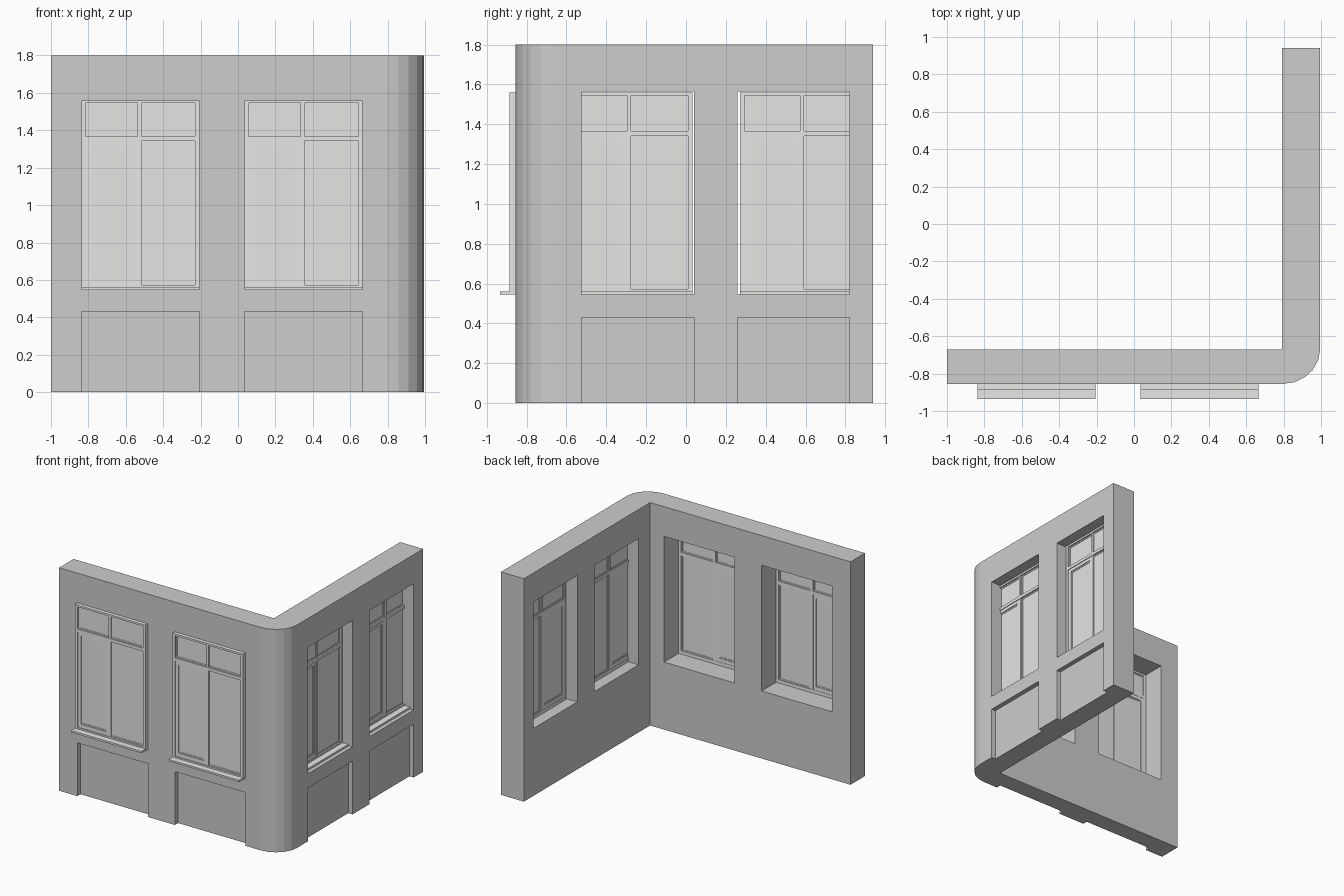
import bpy, bmesh, math
from mathutils import Vector

if "Cube" in bpy.data.objects:
    bpy.data.objects.remove(bpy.data.objects["Cube"])


def material(name, r, g, b):
    m = bpy.data.materials.new(name)
    m.diffuse_color = (r, g, b, 1)
    m.use_nodes = True
    m.node_tree.nodes["Principled BSDF"].inputs["Base Color"].default_value = m.diffuse_color
    return m


WALL = material("wall_grey", 0.61, 0.61, 0.61)
FRAME = material("frame_light_grey", 0.80, 0.80, 0.78)
BEAD = material("bead_white", 1.0, 1.0, 1.0)
GLASS = material("pane_pale_grey", 0.78, 0.78, 0.76)


def box(bm, x0, x1, y0, y1, z0, z1):
    vs = bmesh.ops.create_cube(bm, size=1)["verts"]
    for v in vs:
        v.co = Vector((x1 if v.co.x > 0 else x0,
                       y1 if v.co.y > 0 else y0,
                       z1 if v.co.z > 0 else z0))


def ring(bm, outer, inner, d0, d1):
    """Rectangular border; outer/inner are (u0, u1, z0, z1), d is outward depth."""
    a, b, c, d = outer
    e, f, g, h = inner
    box(bm, a, e, -d1, -d0, c, d)
    box(bm, f, b, -d1, -d0, c, d)
    box(bm, e, f, -d1, -d0, c, g)
    box(bm, e, f, -d1, -d0, h, d)


def finish(bm, name, mat):
    bmesh.ops.recalc_face_normals(bm, faces=bm.faces[:])
    me = bpy.data.meshes.new(name)
    bm.to_mesh(me)
    bm.free()
    me.materials.append(mat)
    return me


def add(me, name):
    ob = bpy.data.objects.new(name, me)
    bpy.context.collection.objects.link(ob)
    return ob


# L-shaped wall with a faceted round outer corner
profile = [(-1, -0.67), (-1, -0.855)]
for i in range(6):
    t = math.radians(18 * i)
    profile.append((0.795 + 0.2 * math.sin(t), -0.67 - 0.185 * math.cos(t)))
profile += [(0.995, 0.94), (0.79, 0.94), (0.79, -0.67)]
bm = bmesh.new()
face = bm.faces.new([bm.verts.new((x, y, 0)) for x, y in profile])
res = bmesh.ops.extrude_face_region(bm, geom=[face])
bmesh.ops.translate(bm, vec=(0, 0, 1.8),
                    verts=[g for g in res["geom"] if isinstance(g, bmesh.types.BMVert)])
wall = add(finish(bm, "corner_wall", WALL), "corner_wall")

# Window openings and shallow recesses below them
bm = bmesh.new()
for x0, x1 in ((-0.837, -0.207), (0.035, 0.665)):
    box(bm, x0, x1, -1.1, -0.5, 0.545, 1.56)
    box(bm, x0, x1, -1.1, -0.815, -0.1, 0.43)
for y0, y1 in ((-0.525, 0.04), (0.258, 0.82)):
    box(bm, 0.6, 1.2, y0, y1, 0.545, 1.565)
    box(bm, 0.957, 1.2, y0, y1, -0.1, 0.43)
cutter = add(finish(bm, "opening_cutter", WALL), "opening_cutter")
cutter.hide_render = True
mod = wall.modifiers.new("openings", "BOOLEAN")
mod.operation = "DIFFERENCE"
mod.solver = "EXACT"
mod.object = cutter
bpy.context.view_layer.objects.active = wall
wall.select_set(True)
bpy.ops.object.modifier_apply(modifier=mod.name)
bpy.data.objects.remove(cutter)

# Shared window parts, in local width (x), outward depth (-y) and height (z)
W = 0.63
L0, L1, R0, R1 = 0.022, 0.30, 0.32, 0.608
Z0, Z1, Z2, Z3 = 0.572, 1.342, 1.367, 1.545
CASE = (0.048, 0.276, 0.602, 1.316)
openings = [CASE, (R0, R1, Z0, Z1), (L0, L1, Z2, Z3), (R0, R1, Z2, Z3)]

bm = bmesh.new()
ring(bm, (0, W, 0.56, 1.56), (L0, R1, Z0, Z3), 0, 0.03)
box(bm, L0, R1, -0.03, 0, Z1, Z2)
box(bm, L1, R0, -0.028, 0, Z0, Z1)
box(bm, L1, R0, -0.028, 0, Z2, Z3)
frame_me = finish(bm, "window_frame", FRAME)

bm = bmesh.new()
ring(bm, (L0, L1, Z0, Z1), CASE, 0.002, 0.024)
casement_me = finish(bm, "casement", FRAME)

bead_bm, glass_bm = bmesh.new(), bmesh.new()
for a, b, c, d in openings:
    e = 0.010
    ring(bead_bm, (a, b, c, d), (a + e, b - e, c + e, d - e), 0.006, 0.018)
    box(glass_bm, a + e, b - e, -0.015, -0.009, c + e, d - e)
bead_me = finish(bead_bm, "glazing_bead", BEAD)
glass_me = finish(glass_bm, "window_panes", GLASS)

bm = bmesh.new()
box(bm, 0, W, -0.08, 0, 0.545, 0.56)
sill_me = finish(bm, "window_sill", FRAME)

# Place the four windows: two outside the front wall, two set into the right wall
places = [("front_left", (-0.837, -0.855, 0), 0),
          ("front_right", (0.035, -0.855, 0), 0),
          ("side_near", (0.882, -0.597, 0), math.pi / 2),
          ("side_far", (0.882, 0.272, 0), math.pi / 2)]
for label, loc, rot in places:
    for me in (frame_me, casement_me, bead_me, glass_me, sill_me):
        ob = add(me, label + "_" + me.name)
        ob.location = loc
        ob.rotation_euler = (0, 0, rot)
